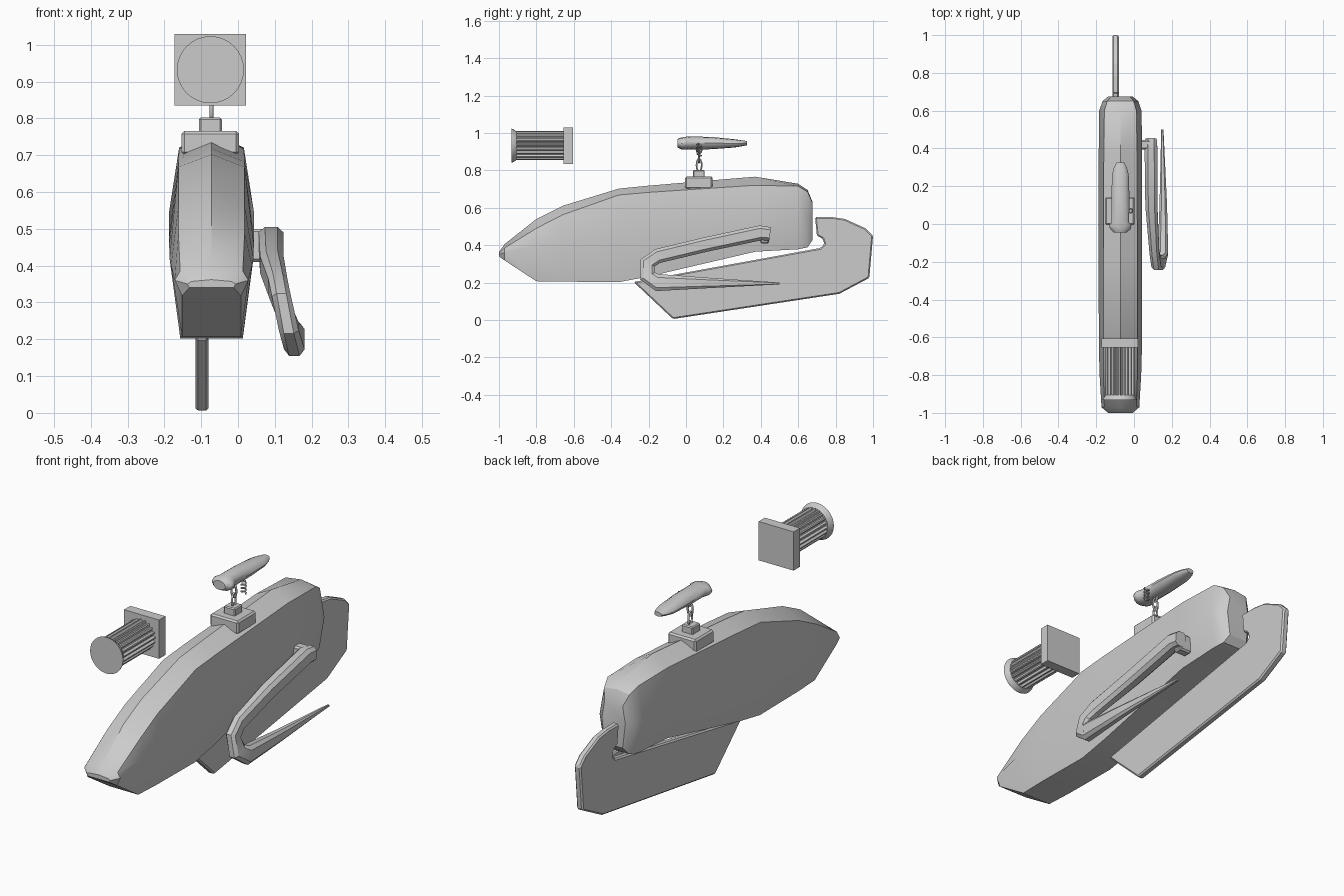
import bpy, bmesh, math
from mathutils import Vector

if "Cube" in bpy.data.objects:
    bpy.data.objects.remove(bpy.data.objects["Cube"])


def finish(name, bm, smooth=30, bevel=0, segments=1):
    bmesh.ops.remove_doubles(bm, verts=bm.verts, dist=1e-5)
    bmesh.ops.recalc_face_normals(bm, faces=bm.faces)
    me = bpy.data.meshes.new(name)
    bm.to_mesh(me)
    bm.free()
    ob = bpy.data.objects.new(name, me)
    bpy.context.collection.objects.link(ob)
    if bevel:
        m = ob.modifiers.new("bevel", 'BEVEL')
        m.width, m.segments = bevel, segments
    if smooth:
        bpy.ops.object.select_all(action='DESELECT')
        bpy.context.view_layer.objects.active = ob
        ob.select_set(True)
        bpy.ops.object.shade_smooth_by_angle(angle=math.radians(smooth))
    return ob


def loft(name, rings, smooth=30):
    """Skin a list of closed rings and cap both ends."""
    bm = bmesh.new()
    vs = [[bm.verts.new(p) for p in r] for r in rings]
    n = len(vs[0])
    for a, b in zip(vs, vs[1:]):
        for i in range(n):
            bm.faces.new((a[i], a[(i + 1) % n], b[(i + 1) % n], b[i]))
    bm.faces.new(vs[0])
    bm.faces.new(vs[-1])
    return finish(name, bm, smooth)


def box(name, lo, hi, bevel=0):
    bm = bmesh.new()
    bmesh.ops.create_cube(bm, size=1)
    for v in bm.verts:
        v.co = [(a + b) / 2 + c * (b - a) for a, b, c in zip(lo, hi, v.co)]
    return finish(name, bm, 0, bevel)


# Main body: y, ridge z, shoulder z, side z, bottom z, shoulder/side/bottom half widths
CX = -0.072
sections = [
    (-1.00, .362, .357, .350, .340, .055, .065, .060),
    (-.97, .405, .385, .360, .318, .085, .100, .080),
    (-.80, .540, .490, .400, .207, .090, .110, .080),
    (-.66, .610, .562, .420, .205, .090, .114, .085),
    (-.36, .702, .668, .458, .202, .090, .115, .085),
    (-.20, .718, .682, .478, .232, .090, .115, .085),
    (.37, .766, .720, .547, .365, .088, .115, .085),
    (.60, .728, .715, .547, .378, .085, .112, .082),
    (.65, .695, .685, .547, .388, .070, .095, .068),
    (.675, .635, .630, .547, .425, .050, .065, .050)]
rings = []
for y, r, s, m, b, ws, wm, wb in sections:
    half = [(ws, s), (wm, m), (wb, b)]
    rings.append([(CX, y, r)] + [(CX + w, y, z) for w, z in half]
                 + [(CX - w, y, z) for w, z in reversed(half)])
loft("main_body", rings)

# Thin folding blade with a hooked rear
outline = [(-.07, .005), (.82, .14), (.98, .225), (1.0, .45), (.96, .49), (.85, .54),
           (.78, .55), (.69, .55), (.70, .45), (.73, .435), (.74, .405), (.72, .385),
           (-.28, .203)]
bm = bmesh.new()
f = bm.faces.new([bm.verts.new((-.115, y, z)) for y, z in outline])
ext = bmesh.ops.extrude_face_region(bm, geom=[f])
bmesh.ops.translate(bm, vec=(.035, 0, 0),
                    verts=[v for v in ext["geom"] if isinstance(v, bmesh.types.BMVert)])
finish("blade", bm, 0, .007)

# Bent side lever: x, y, z, half height, half width
path = [(.090, .45, .460, .036, .030), (.090, .40, .466, .040, .034),
        (.092, .10, .402, .039, .032), (.108, -.15, .342, .039, .026),
        (.118, -.205, .305, .042, .026), (.138, -.205, .235, .044, .027),
        (.153, -.155, .200, .046, .028), (.155, .10, .198, .029, .020),
        (.150, .50, .195, .005, .006)]
octagon = [(1, .5), (.6, 1), (-.6, 1), (-1, .5), (-1, -.5), (-.6, -1), (.6, -1), (1, -.5)]
rings = []
for i, (x, y, z, h, w) in enumerate(path):
    p, q = path[max(i - 1, 0)], path[min(i + 1, len(path) - 1)]
    t = Vector((0, q[1] - p[1], q[2] - p[2])).normalized()
    n = Vector((0, -t.z, t.y))
    c = Vector((x, y, z))
    rings.append([c + n * (h * a) + Vector((w * b, 0, 0)) for a, b in octagon])
loft("side_lever", rings, 35)
box("lever_pivot", (.02, .395, .41), (.09, .445, .50), .008)

# Stepped mount on the ridge
box("mount_base", (-.153, -.005, .70), (.003, .143, .766), .008)
box("mount_cap", (-.106, .037, .76), (-.044, .10, .802), .005)


def wire(name, pts, radius, cyclic):
    cu = bpy.data.curves.new(name, 'CURVE')
    cu.dimensions = '3D'
    cu.bevel_depth, cu.bevel_resolution = radius, 1
    cu.use_fill_caps = True
    sp = cu.splines.new('POLY')
    sp.points.add(len(pts) - 1)
    for p, c in zip(sp.points, pts):
        p.co = (*c, 1)
    sp.use_cyclic_u = cyclic
    bpy.context.collection.objects.link(bpy.data.objects.new(name, cu))


# Chain links, alternately turned
for k, zc in enumerate((.828, .875, .912)):
    pts = []
    for i in range(12):
        a = math.tau * i / 12
        u, v = .014 * math.cos(a), (.034 if k < 2 else .022) * math.sin(a)
        pts.append((CX + (u if k == 1 else 0), .07 + (0 if k == 1 else u), zc + v))
    wire("chain_link", pts, .005, True)

# Small coiled screw beside the chain
coil = [(-.018 + .011 * math.cos(i * math.tau / 8), .07 + .011 * math.sin(i * math.tau / 8),
         .875 + .0021 * i) for i in range(33)]
wire("coil", coil, .004, False)

# Hanging tapered handle: y, bottom z, top z, half width
rings = []
for y, lo, hi, w in [(-.045, .922, .968, .034), (-.025, .912, .976, .056), (-.005, .912, .978, .058),
                     (.01, .910, .982, .046), (.14, .913, .978, .048), (.26, .922, .966, .044),
                     (.30, .929, .960, .034), (.325, .934, .957, .020)]:
    rings.append([(CX + w * math.cos(a), y, (lo + hi) / 2 + (hi - lo) / 2 * math.sin(a))
                  for a in [math.tau * i / 12 for i in range(12)]])
loft("hanging_handle", rings, 40)

# Fluted column with flared end and square slab
PX, PZ = -.075, .932
box("column_slab", (PX - .097, -.655, PZ - .097), (PX + .097, -.605, PZ + .097))


def circle(y, radius, n=32):
    return [(PX + radius * math.cos(math.tau * i / n), y, PZ + radius * math.sin(math.tau * i / n))
            for i in range(n)]


loft("column_flare", [circle(-.932, .091), circle(-.925, .089), circle(-.905, .076)])
rings = []
for y in (-.91, -.65):
    ring = []
    for i in range(80):
        r = .066 if i % 4 in (2, 3) else .077
        a = math.tau * i / 80
        ring.append((PX + r * math.cos(a), y, PZ + r * math.sin(a)))
    rings.append(ring)
loft("column_shaft", rings, 20)
